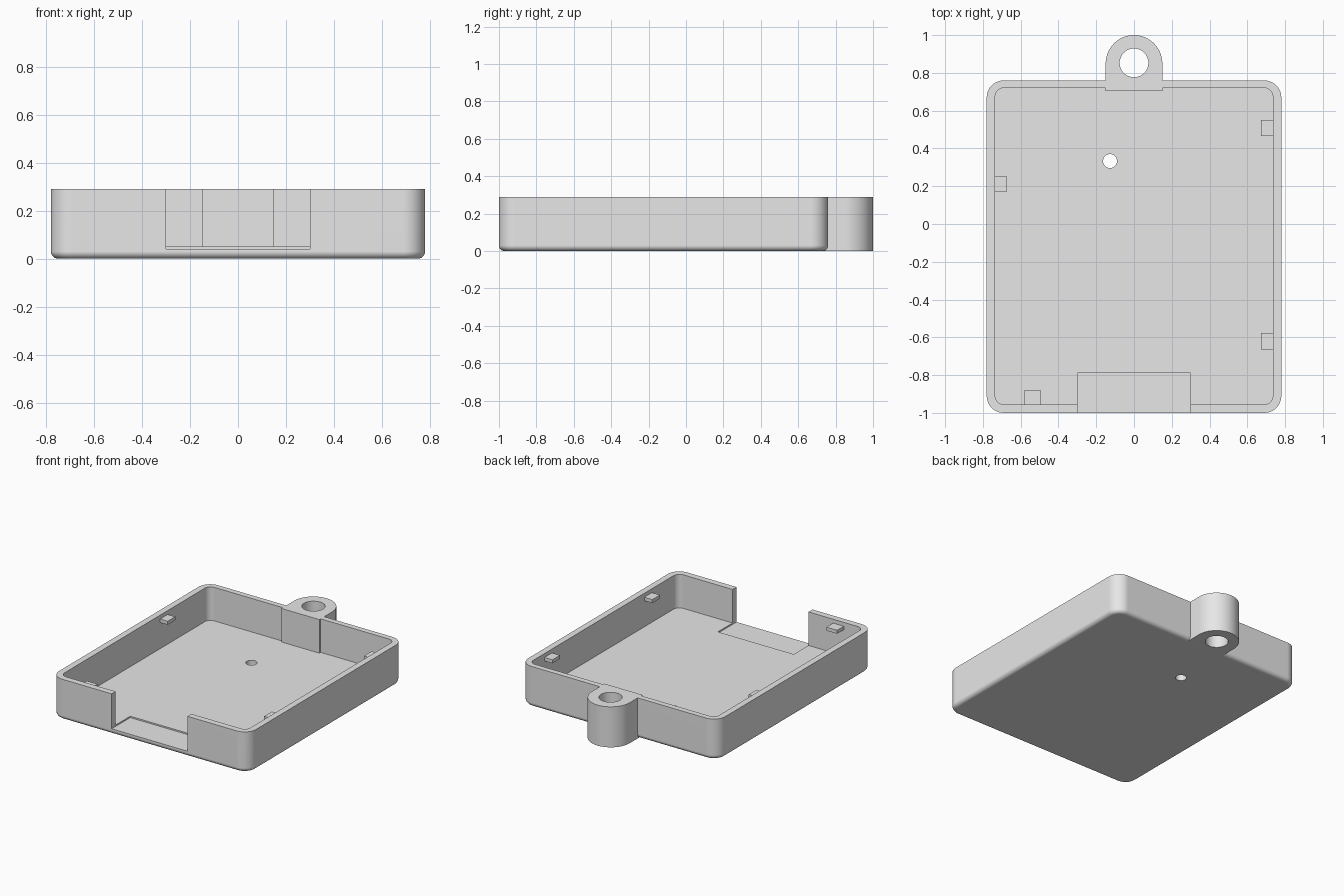
import bpy, bmesh
from math import sin, cos, pi

if "Cube" in bpy.data.objects:
    bpy.data.objects.remove(bpy.data.objects["Cube"])

grey = bpy.data.materials.new("light_grey")
grey.diffuse_color = (0.8, 0.8, 0.8, 1)
grey.use_nodes = True
grey.node_tree.nodes["Principled BSDF"].inputs["Base Color"].default_value = grey.diffuse_color


def rounded_rect(x0, x1, y0, y1, r, z, n=10):
    """Ring of points around a rounded rectangle."""
    pts = []
    for k, (cx, cy) in enumerate([(x1 - r, y1 - r), (x0 + r, y1 - r),
                                  (x0 + r, y0 + r), (x1 - r, y0 + r)]):
        for i in range(n + 1):
            a = k * pi / 2 + i / n * pi / 2
            pts.append((cx + r * cos(a), cy + r * sin(a), z))
    return pts


def circle(cx, cy, r, z, n=64):
    return [(cx + r * cos(2 * pi * i / n), cy + r * sin(2 * pi * i / n), z)
            for i in range(n)]


def loft(name, rings):
    """Closed solid through a stack of matching rings."""
    bm = bmesh.new()
    rows = [[bm.verts.new(p) for p in ring] for ring in rings]
    n = len(rows[0])
    for a, b in zip(rows, rows[1:]):
        for i in range(n):
            j = (i + 1) % n
            bm.faces.new((a[i], a[j], b[j], b[i]))
    bm.faces.new(rows[0][::-1])
    bm.faces.new(rows[-1])
    bmesh.ops.recalc_face_normals(bm, faces=bm.faces)
    me = bpy.data.meshes.new(name)
    bm.to_mesh(me)
    bm.free()
    me.materials.append(grey)
    ob = bpy.data.objects.new(name, me)
    bpy.context.collection.objects.link(ob)
    return ob


def prism(name, ring, z0, z1):
    return loft(name, [[(p[0], p[1], z) for p in ring] for z in (z0, z1)])


def box(name, x0, x1, y0, y1, z0, z1):
    return prism(name, [(x0, y0), (x1, y0), (x1, y1), (x0, y1)], z0, z1)


def activate(ob):
    bpy.ops.object.select_all(action='DESELECT')
    ob.select_set(True)
    bpy.context.view_layer.objects.active = ob


def combine(target, tool, operation):
    """Apply a boolean and remove the helper."""
    activate(target)
    m = target.modifiers.new("boolean", 'BOOLEAN')
    m.operation, m.object, m.solver = operation, tool, 'EXACT'
    bpy.ops.object.modifier_apply(modifier=m.name)
    bpy.data.objects.remove(tool)


H = 0.29       # rim height
FLOOR = 0.05   # floor height
E = 0.03       # bottom edge rounding

# Tray shell with rounded bottom edge
rings = []
for i in range(7):
    a = i / 6 * pi / 2
    d = E * (1 - sin(a))
    rings.append(rounded_rect(-0.78 + d, 0.78 - d, -1 + d, 0.76 - d,
                              0.09 - d, E * (1 - cos(a))))
rings.append(rounded_rect(-0.78, 0.78, -1, 0.76, 0.09, H))
tray = loft("tray", rings)

# Hollow interior
combine(tray, prism("cavity", rounded_rect(-0.735, 0.735, -0.955, 0.72, 0.045, 0),
                    FLOOR, 0.5), 'DIFFERENCE')

# Hanging lug at the back, with its hole
arc = [(0.15 * cos(i / 32 * pi), 0.85 + 0.15 * sin(i / 32 * pi)) for i in range(33)]
combine(tray, prism("lug", arc + [(-0.15, 0.705), (0.15, 0.705)], 0, H), 'UNION')
combine(tray, prism("lug_hole", circle(0, 0.853, 0.076, 0), -0.2, 0.5), 'DIFFERENCE')

# Small hole through the floor
combine(tray, prism("floor_hole", circle(-0.127, 0.333, 0.037, 0, 40), -0.2, 0.2),
        'DIFFERENCE')

# Front opening with a shallow recess in the floor
combine(tray, box("front_opening", -0.3, 0.3, -1.2, -0.79, 0.04, 0.5), 'DIFFERENCE')

activate(tray)
bpy.ops.object.shade_smooth_by_angle(angle=pi / 6)
wn = tray.modifiers.new("weighted_normals", 'WEIGHTED_NORMAL')
wn.keep_sharp = True

# Retaining clips on the inner walls
for name, x0, x1, y0, y1 in [("right_back_clip", 0.672, 0.75, 0.465, 0.55),
                             ("right_front_clip", 0.672, 0.75, -0.665, -0.578),
                             ("left_clip", -0.75, -0.675, 0.17, 0.255),
                             ("front_clip", -0.58, -0.495, -0.97, -0.88)]:
    box(name, x0, x1, y0, y1, 0.237, 0.262)
